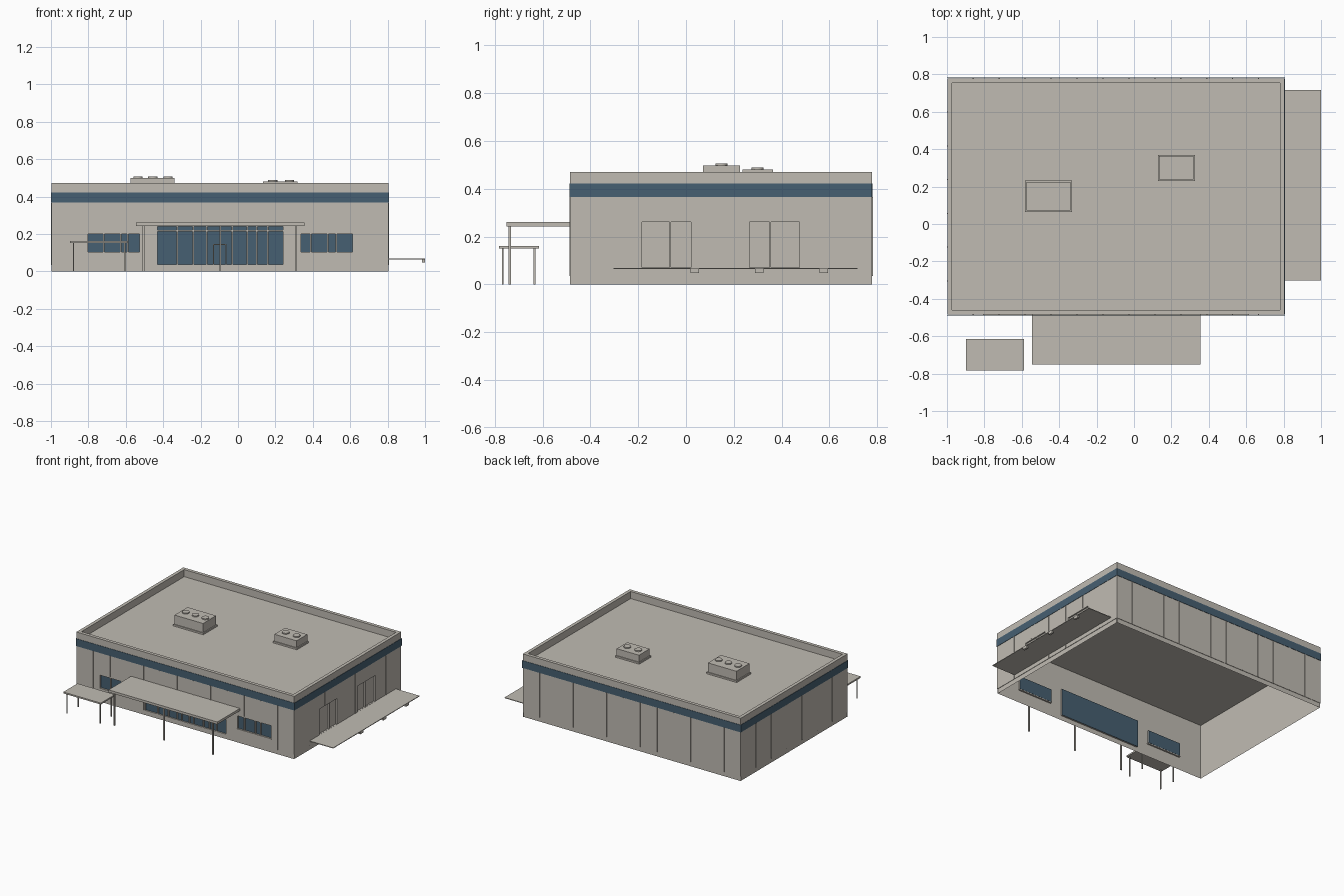
import bpy, bmesh, math

if "Cube" in bpy.data.objects:
    bpy.data.objects.remove(bpy.data.objects["Cube"])

def material(name, rgb):
    m = bpy.data.materials.new(name)
    m.diffuse_color = (*rgb, 1)
    m.use_nodes = True
    m.node_tree.nodes["Principled BSDF"].inputs["Base Color"].default_value = m.diffuse_color
    return m

STONE = material("warm_grey", (0.53, 0.50, 0.45))
BLUE = material("slate_blue", (0.062, 0.117, 0.168))

# Footprint of the walls and main heights
X0, X1, Y0, Y1 = -0.998, 0.805, -0.485, 0.779
TOP, ROOF, RIM = 0.471, 0.418, 0.025
PLINTH, STEP, RECESS = 0.035, 0.003, 0.012

# Openings as (start, end, bottom, top)
WINDOWS = {"left_window": (-0.803, -0.527, 0.104, 0.2),
           "entrance_glazing": (-0.43, 0.24, 0.037, 0.24),
           "right_window": (0.336, 0.612, 0.104, 0.2)}
MULLIONS = {"left_window": (-0.717, -0.626, -0.59),
            "entrance_glazing": (-0.326, -0.24, -0.166, -0.03, 0.05, 0.10, 0.16),
            "right_window": (0.39, 0.48, 0.524)}
DOORS = [(-0.185, -0.068, 0.07, 0.262), (-0.063, 0.02, 0.07, 0.262),
         (0.265, 0.35, 0.07, 0.262), (0.355, 0.475, 0.07, 0.262)]

def finish(name, bm, mat):
    me = bpy.data.meshes.new(name)
    bm.to_mesh(me)
    bm.free()
    me.materials.append(mat)
    ob = bpy.data.objects.new(name, me)
    bpy.context.collection.objects.link(ob)
    return ob

def boxes(name, spans, mat=STONE):
    """One object made of boxes given as (x0, x1, y0, y1, z0, z1)."""
    bm = bmesh.new()
    for x0, x1, y0, y1, z0, z1 in spans:
        for v in bmesh.ops.create_cube(bm, size=1)["verts"]:
            v.co.x = (x0 + x1) / 2 + v.co.x * (x1 - x0)
            v.co.y = (y0 + y1) / 2 + v.co.y * (y1 - y0)
            v.co.z = (z0 + z1) / 2 + v.co.z * (z1 - z0)
    return finish(name, bm, mat)

def posts(name, xs, ys, half, top):
    return boxes(name, [(x - half, x + half, y - half, y + half, 0, top)
                        for x in xs for y in ys])

def wall(name, start, end, openings, place):
    """Cladding wall with recessed openings; place(u, depth, z) gives a point."""
    bm = bmesh.new()
    def quad(*pts):
        bm.faces.new([bm.verts.new(place(*p)) for p in pts])
    us = sorted({start, end, *(u for o in openings for u in o[:2])})
    zs = sorted({PLINTH, TOP, *(z for o in openings for z in o[2:])})
    for a, b in zip(us, us[1:]):
        for c, d in zip(zs, zs[1:]):
            u, z = (a + b) / 2, (c + d) / 2
            if not any(o[0] < u < o[1] and o[2] < z < o[3] for o in openings):
                quad((a, 0, c), (b, 0, c), (b, 0, d), (a, 0, d))
    for a, b, c, d in openings:
        corners = [(a, c), (b, c), (b, d), (a, d)]
        for (u, z), (v, w) in zip(corners, corners[1:] + corners[:1]):
            quad((u, 0, z), (u, RECESS, z), (v, RECESS, w), (v, 0, w))
    # Plinth set back under the cladding
    quad((start, STEP, 0), (end, STEP, 0), (end, STEP, PLINTH), (start, STEP, PLINTH))
    quad((start, STEP, PLINTH), (end, STEP, PLINTH), (end, 0, PLINTH), (start, 0, PLINTH))
    bmesh.ops.remove_doubles(bm, verts=bm.verts, dist=1e-5)
    bmesh.ops.recalc_face_normals(bm, faces=bm.faces)
    return finish(name, bm, STONE)

wall("front_wall", X0, X1, list(WINDOWS.values()), lambda u, d, z: (u, Y0 + d, z))
wall("back_wall", X0, X1, [], lambda u, d, z: (u, Y1 - d, z))
wall("left_wall", Y0, Y1, [], lambda u, d, z: (X0 + d, u, z))
wall("right_wall", Y0, Y1, DOORS, lambda u, d, z: (X1 - d, u, z))

# Parapet rim and roof deck
bm = bmesh.new()
loops = []
for inset, z in ((0, TOP), (RIM, TOP), (RIM, ROOF)):
    a, b, c, d = X0 + inset, X1 - inset, Y0 + inset, Y1 - inset
    loops.append([bm.verts.new(p) for p in ((a, c, z), (b, c, z), (b, d, z), (a, d, z))])
for lo, hi in zip(loops, loops[1:]):
    for i in range(4):
        j = (i + 1) % 4
        bm.faces.new((lo[i], lo[j], hi[j], hi[i]))
finish("parapet", bm, STONE)
bm = bmesh.new()
bm.faces.new([bm.verts.new(p) for p in ((X0, Y0, ROOF), (X1, Y0, ROOF), (X1, Y1, ROOF), (X0, Y1, ROOF))])
finish("roof_deck", bm, STONE)

# Coloured fascia band around the building
p, z0, z1 = 0.003, 0.367, 0.422
boxes("fascia_band", [
    (X0 - p, X1 + p, Y0 - p, Y0 - 0.0005, z0, z1),
    (X0 - p, X1 + p, Y1 + 0.0005, Y1 + p, z0, z1),
    (X0 - p, X0 - 0.0005, Y0, Y1, z0, z1),
    (X1 + 0.0005, X1 + p, Y0, Y1, z0, z1)], BLUE)

# Glazing set into the front openings, with bars
for name, (a, b, c, d) in WINDOWS.items():
    boxes(name, [(a, b, Y0 + RECESS - 0.002, Y0 + RECESS + 0.001, c, d)], BLUE)
    f0, f1 = Y0, Y0 + RECESS
    spans = [(x - 0.004, x + 0.004, f0, f1, c, d) for x in MULLIONS[name]]
    if name == "entrance_glazing":
        spans.append((a, b, f0, f1, 0.214, 0.221))
        # Door frame
        spans += [(x - 0.003, x + 0.003, f0, f1, c, 0.145) for x in (-0.13, -0.065)]
        spans.append((-0.13, -0.065, f0, f1, 0.142, 0.147))
    else:
        # Sill
        spans.append((a - 0.004, b + 0.004, Y0 - 0.003, f1, c - 0.007, c))
    boxes(name + "_frame", spans)

# Loading doors at the back of their recesses
boxes("loading_doors", [(X1 - RECESS - 0.001, X1 - RECESS + 0.001, a, b, c, d)
                        for a, b, c, d in DOORS])

# Upright cladding ribs on all four sides
r, h, zb, zt = 0.003, 0.003, PLINTH, 0.366
spans = []
for i in range(1, 13):
    x = X0 + (X1 - X0) * i / 13
    spans.append((x - h, x + h, Y1, Y1 + r, zb, zt))
    low = max([zb] + [o[3] + 0.01 for o in WINDOWS.values() if o[0] - 0.01 < x < o[1] + 0.01])
    spans.append((x - h, x + h, Y0 - r, Y0, low, zt))
for i in range(1, 7):
    y = Y0 + (Y1 - Y0) * i / 7
    spans.append((X0 - r, X0, y - h, y + h, zb, zt))
    low = 0.27 if any(o[0] - 0.01 < y < o[1] + 0.01 for o in DOORS) else zb
    spans.append((X1, X1 + r, y - h, y + h, low, zt))
boxes("cladding_ribs", spans)

# Loading platform and its bumpers
boxes("loading_platform", [(X1 - STEP, 1.0, -0.303, 0.717, 0.064, 0.069)])
boxes("platform_bumpers", [(0.985, 1.0, y - 0.018, y + 0.018, 0.047, 0.065)
                           for y in (0.037, 0.307, 0.577)])

# Entrance canopy and posts
boxes("entrance_canopy", [(-0.545, 0.355, -0.752, Y0, 0.243, 0.261)])
posts("entrance_posts", (-0.505, -0.095, 0.31), (-0.738,), 0.005, 0.243)

# Small free-standing shelter
boxes("shelter_roof", [(-0.898, -0.588, -0.782, -0.615, 0.151, 0.162)])
posts("shelter_posts", (-0.879, -0.605), (-0.766, -0.634), 0.0035, 0.151)

# Rooftop ventilation units on curbs, with round fans
def roof_unit(name, x0, x1, y0, y1, top, fans):
    e = 0.007
    boxes(name, [(x0, x1, y0, y1, ROOF, ROOF + 0.012),
                 (x0 + e, x1 - e, y0 + e, y1 - e, ROOF, top)])
    bm = bmesh.new()
    for x in fans:
        vs = bmesh.ops.create_cone(bm, cap_ends=True, segments=20, radius1=0.025,
                                   radius2=0.025, depth=0.01)["verts"]
        bmesh.ops.translate(bm, verts=vs, vec=(x, (y0 + y1) / 2, top + 0.003))
    ob = finish(name + "_fans", bm, STONE)
    bpy.context.view_layer.objects.active = ob
    ob.select_set(True)
    bpy.ops.object.shade_smooth_by_angle(angle=math.radians(40))
    ob.select_set(False)

roof_unit("large_roof_unit", -0.582, -0.332, 0.064, 0.232, 0.498, (-0.535, -0.455, -0.374))
roof_unit("small_roof_unit", 0.128, 0.326, 0.23, 0.37, 0.481, (0.185, 0.275))
